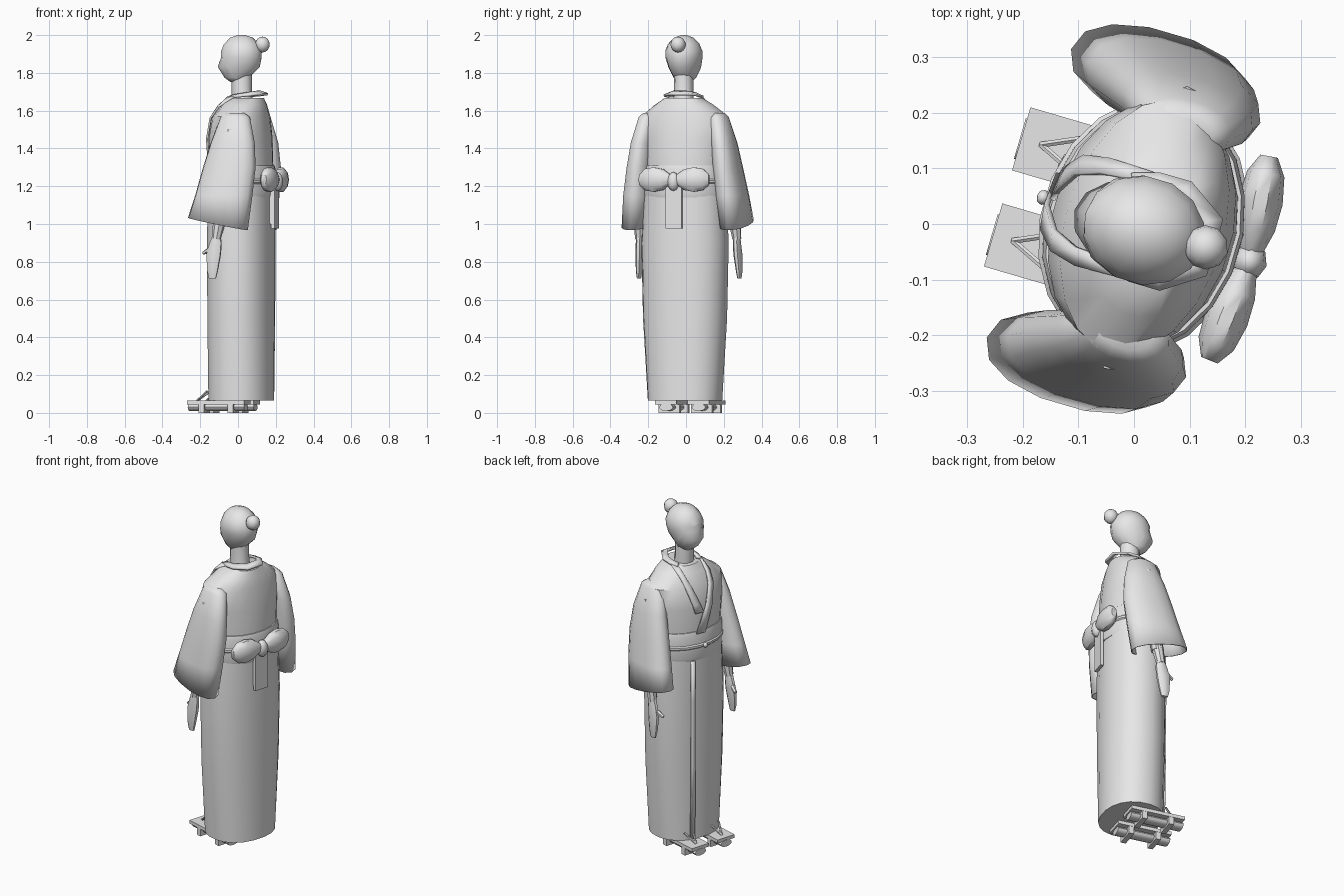
import bpy, bmesh, math
from mathutils import Matrix, Vector

if "Cube" in bpy.data.objects:
    bpy.data.objects.remove(bpy.data.objects["Cube"])

# The figure is modelled facing -y, then turned to its final heading
TURN = Matrix.Rotation(math.radians(-106.3), 4, 'Z')
grey = bpy.data.materials.new("plain grey")
grey.diffuse_color = (0.8, 0.8, 0.8, 1)
grey.use_nodes = True
grey.node_tree.nodes["Principled BSDF"].inputs["Base Color"].default_value = grey.diffuse_color


def finish(name, bm, smooth=True, angle=40, solid=0):
    bmesh.ops.recalc_face_normals(bm, faces=bm.faces)
    bm.transform(TURN)
    me = bpy.data.meshes.new(name)
    bm.to_mesh(me)
    bm.free()
    me.materials.append(grey)
    ob = bpy.data.objects.new(name, me)
    bpy.context.collection.objects.link(ob)
    if solid:
        m = ob.modifiers.new("thickness", 'SOLIDIFY')
        m.thickness = solid
        m.offset = 0
    if smooth:
        bpy.ops.object.select_all(action='DESELECT')
        ob.select_set(True)
        bpy.context.view_layer.objects.active = ob
        bpy.ops.object.shade_smooth_by_angle(angle=math.radians(angle))
    return ob


def loft_bm(rings, n=16, power=2.0, caps=(True, True)):
    """Rings are (z, centre x, centre y, half width, half depth)."""
    bm = bmesh.new()
    loops = []
    for z, cx, cy, a, b in rings:
        loop = []
        for i in range(n):
            t = 2 * math.pi * (i + 0.5) / n
            c, s = math.cos(t), math.sin(t)
            k = 2 / power
            loop.append(bm.verts.new((cx + a * math.copysign(abs(c) ** k, c),
                                      cy + b * math.copysign(abs(s) ** k, s), z)))
        loops.append(loop)
    for p, q in zip(loops, loops[1:]):
        for i in range(n):
            j = (i + 1) % n
            bm.faces.new((p[i], p[j], q[j], q[i]))
    if caps[0]:
        bm.faces.new(loops[0])
    if caps[1]:
        bm.faces.new(loops[-1])
    return bm


def box(name, centre, size, rot=None):
    bm = bmesh.new()
    bmesh.ops.create_cube(bm, size=1)
    m = Matrix.Translation(centre) @ (rot or Matrix()) @ Matrix.Diagonal((*size, 1))
    bm.transform(m)
    return finish(name, bm, smooth=False)


def ball(name, centre, radii, u=10, v=7, rot=None):
    bm = bmesh.new()
    bmesh.ops.create_uvsphere(bm, u_segments=u, v_segments=v, radius=1)
    bm.transform(Matrix.Translation(centre) @ (rot or Matrix()) @ Matrix.Diagonal((*radii, 1)))
    return finish(name, bm, angle=60)


def rod(name, p, q, r1, r2, n=8):
    p, q = Vector(p), Vector(q)
    d = q - p
    bm = bmesh.new()
    bmesh.ops.create_cone(bm, cap_ends=True, segments=n, radius1=r1, radius2=r2, depth=d.length)
    bm.transform(Matrix.Translation((p + q) / 2) @ d.to_track_quat('Z', 'Y').to_matrix().to_4x4())
    return finish(name, bm)


def ribbon(name, edge_a, edge_b, thick):
    bm = bmesh.new()
    va = [bm.verts.new(p) for p in edge_a]
    vb = [bm.verts.new(p) for p in edge_b]
    for i in range(len(va) - 1):
        bm.faces.new((va[i], va[i + 1], vb[i + 1], vb[i]))
    return finish(name, bm, solid=thick)


# Robe: skirt and torso
skirt = [(0.065, 0, 0.018, 0.198, 0.17), (0.5, 0, 0.018, 0.225, 0.172),
         (0.9, 0, 0.018, 0.234, 0.173), (1.15, 0, 0.018, 0.222, 0.17)]
torso = [(1.13, 0, 0.018, 0.215, 0.168), (1.3, 0, 0.018, 0.218, 0.166),
         (1.45, 0, 0.015, 0.233, 0.163), (1.57, 0, 0.02, 0.235, 0.143),
         (1.63, 0, 0.035, 0.16, 0.117), (1.668, 0, 0.042, 0.1, 0.098)]
finish("skirt", loft_bm(skirt, 20, 2.2))
finish("torso", loft_bm(torso, 20))


def front(x, z, rings, gap=0.006):
    """Point on the front of a lofted part."""
    zc = min(max(z, rings[0][0]), rings[-1][0])
    for r, s in zip(rings, rings[1:]):
        if r[0] <= zc <= s[0]:
            t = (zc - r[0]) / (s[0] - r[0])
            _, _, cy, a, b = [u + (v - u) * t for u, v in zip(r, s)]
            return (x, cy - b * math.sqrt(max(0, 1 - (x / a) ** 2)) - gap, z)


# Skirt overlap edge
zs = (0.07, 0.5, 0.9, 1.14)
ribbon("skirt_overlap", [front(-0.085, z, skirt, 0.008) for z in zs],
       [front(-0.06, z, skirt, 0.008) for z in zs], 0.008)

# Crossed lapels, the one from the left side lying on top
for name, side, path, gap in (
        ("under_lapel", -1, [(0.075, 1.672), (0.07, 1.62), (0.055, 1.56), (0.02, 1.47), (0.0, 1.42)], 0.005),
        ("over_lapel", 1, [(0.075, 1.672), (0.07, 1.62), (0.05, 1.56), (0.01, 1.45), (-0.05, 1.3)], 0.012)):
    ribbon(name, [front(side * x, z, torso, gap) for x, z in path],
           [front(side * (x + 0.022 + 0.008 * i), z, torso, gap) for i, (x, z) in enumerate(path)], 0.01)

# Standing collar around the back of the neck
half = [(0.085, -0.03), (0.1, 0.02), (0.1, 0.078), (0.052, 0.15)]
u_path = half + [(-x, y) for x, y in reversed(half)]
ribbon("collar", [(x, y, 1.672 + 0.1 * y) for x, y in u_path],
       [(x * 0.72, 0.02 + (y - 0.02) * 0.72, 1.682 + 0.12 * y) for x, y in u_path], 0.012)

# Waist sash with cord and clasp
finish("sash", loft_bm([(1.14, 0, 0.018, 0.224, 0.175), (1.16, 0, 0.018, 0.23, 0.18),
                        (1.29, 0, 0.018, 0.23, 0.178), (1.31, 0, 0.018, 0.224, 0.172)], 20))
finish("sash_cord", loft_bm([(1.212, 0, 0.018, 0.229, 0.178), (1.219, 0, 0.018, 0.235, 0.186),
                             (1.231, 0, 0.018, 0.235, 0.186), (1.238, 0, 0.018, 0.229, 0.178)], 20))
ball("cord_clasp", (0, -0.17, 1.225), (0.014, 0.012, 0.014), 8, 6)

# Bow on the back
ball("bow_knot", (0.006, 0.218, 1.225), (0.034, 0.032, 0.05), 8, 6)
for s, side in ((1, "left"), (-1, "right")):
    bm = loft_bm([(0.015, 0, 0, 0.025, 0.02), (0.06, 0, 0, 0.058, 0.035), (0.11, 0, 0, 0.068, 0.04),
                  (0.16, 0, 0, 0.06, 0.034), (0.192, 0, 0, 0.03, 0.016)], 10)
    # lay the loop on its side, pointing outward and slightly forward
    bm.transform(Matrix.Translation((0.006, 0.218, 1.235)) @ Matrix.Rotation(-s * 0.1, 4, 'Z')
                 @ Matrix.Rotation(s * math.pi / 2, 4, 'Y'))
    finish(side + "_bow_loop", bm, angle=50)
box("bow_tail", (0.006, 0.206, 1.09), (0.086, 0.018, 0.225))
box("bow_tail_under", (0.016, 0.194, 1.1), (0.06, 0.012, 0.2))

# Sleeves, arms, hands and sandals on both sides
for s, side in ((1, "left"), (-1, "right")):
    sleeve = [(1.585, s * 0.19, 0.04, 0.03, 0.05), (1.565, s * 0.195, 0.042, 0.045, 0.078),
              (1.43, s * 0.222, 0.036, 0.058, 0.118), (1.3, s * 0.238, 0.022, 0.066, 0.142),
              (1.15, s * 0.255, -0.004, 0.075, 0.155), (1.0, s * 0.27, -0.032, 0.076, 0.162)]
    bm = loft_bm(sleeve, 14, 2.2, (True, False))
    for v in bm.verts:           # hem dips toward the back
        if v.co.z < 1.01:
            v.co.z -= 0.2 * (v.co.y + 0.032)
    finish(side + "_sleeve", bm, angle=50, solid=0.006)
    rod(side + "_arm", (s * 0.225, 0.03, 1.5), (s * 0.262, -0.025, 1.0), 0.04, 0.034)
    rod(side + "_wrist", (s * 0.262, -0.025, 1.02), (s * 0.268, -0.042, 0.92), 0.034, 0.024)
    finish(side + "_hand", loft_bm([(0.712, s * 0.277, -0.06, 0.01, 0.02), (0.75, s * 0.276, -0.06, 0.016, 0.03),
                                    (0.84, s * 0.27, -0.055, 0.022, 0.041), (0.9, s * 0.268, -0.045, 0.02, 0.034),
                                    (0.94, s * 0.268, -0.04, 0.018, 0.022)], 8))
    rod(side + "_thumb", (s * 0.262, -0.08, 0.865), (s * 0.252, -0.118, 0.845), 0.014, 0.009, 6)

    # Wooden sandal: board, two teeth, rounded keel, thong
    x = s * 0.09
    box(side + "_sandal_board", (x, -0.08, 0.055), (0.118, 0.315, 0.02))
    for name, y in (("front", -0.16), ("back", 0.0)):
        box(f"{side}_sandal_{name}_tooth", (x, y, 0.024), (0.115, 0.03, 0.047))
    bm = bmesh.new()
    bmesh.ops.create_cone(bm, cap_ends=True, segments=12, radius1=1, radius2=1, depth=1)
    bm.transform(Matrix.Translation((x, -0.085, 0.03)) @ Matrix.Rotation(math.pi / 2, 4, 'X')
                 @ Matrix.Diagonal((0.038, 0.02, 0.31, 1)))
    finish(side + "_sandal_keel", bm)
    for d in (-0.03, 0.03):
        rod(side + "_thong", (x, -0.2, 0.064), (x + d, -0.135, 0.115), 0.006, 0.006, 6)

# Neck and head
finish("neck", loft_bm([(1.6, 0.006, 0.035, 0.06, 0.062), (1.68, 0.006, 0.022, 0.052, 0.054),
                        (1.8, 0.006, 0.022, 0.05, 0.054)], 12))
head = [(1.752, 0.006, -0.005, 0.035, 0.035), (1.775, 0.006, -0.008, 0.058, 0.064),
        (1.832, 0.006, 0.004, 0.082, 0.114), (1.88, 0.006, 0.018, 0.094, 0.109),
        (1.915, 0.006, 0.021, 0.094, 0.107), (1.95, 0.006, 0.021, 0.08, 0.092),
        (1.982, 0.006, 0.021, 0.05, 0.06), (1.995, 0.006, 0.021, 0.016, 0.02)]
finish("head", loft_bm(head, 14), angle=60)

# Hair cap, cut along a sloping hairline
bm = loft_bm(head, 14)
bm.transform(Matrix.Translation((0.006, 0.02, 1.87)) @ Matrix.Scale(1.035, 4)
             @ Matrix.Translation((-0.006, -0.02, -1.87)))
bmesh.ops.bisect_plane(bm, geom=bm.verts[:] + bm.edges[:] + bm.faces[:], plane_co=(0, -0.09, 1.92),
                       plane_no=(0, 0.15, 0.09), clear_inner=True)
finish("hair", bm, angle=60)
ball("hair_bun", (0.004, 0.136, 1.95), (0.04, 0.04, 0.042), 10, 8)
